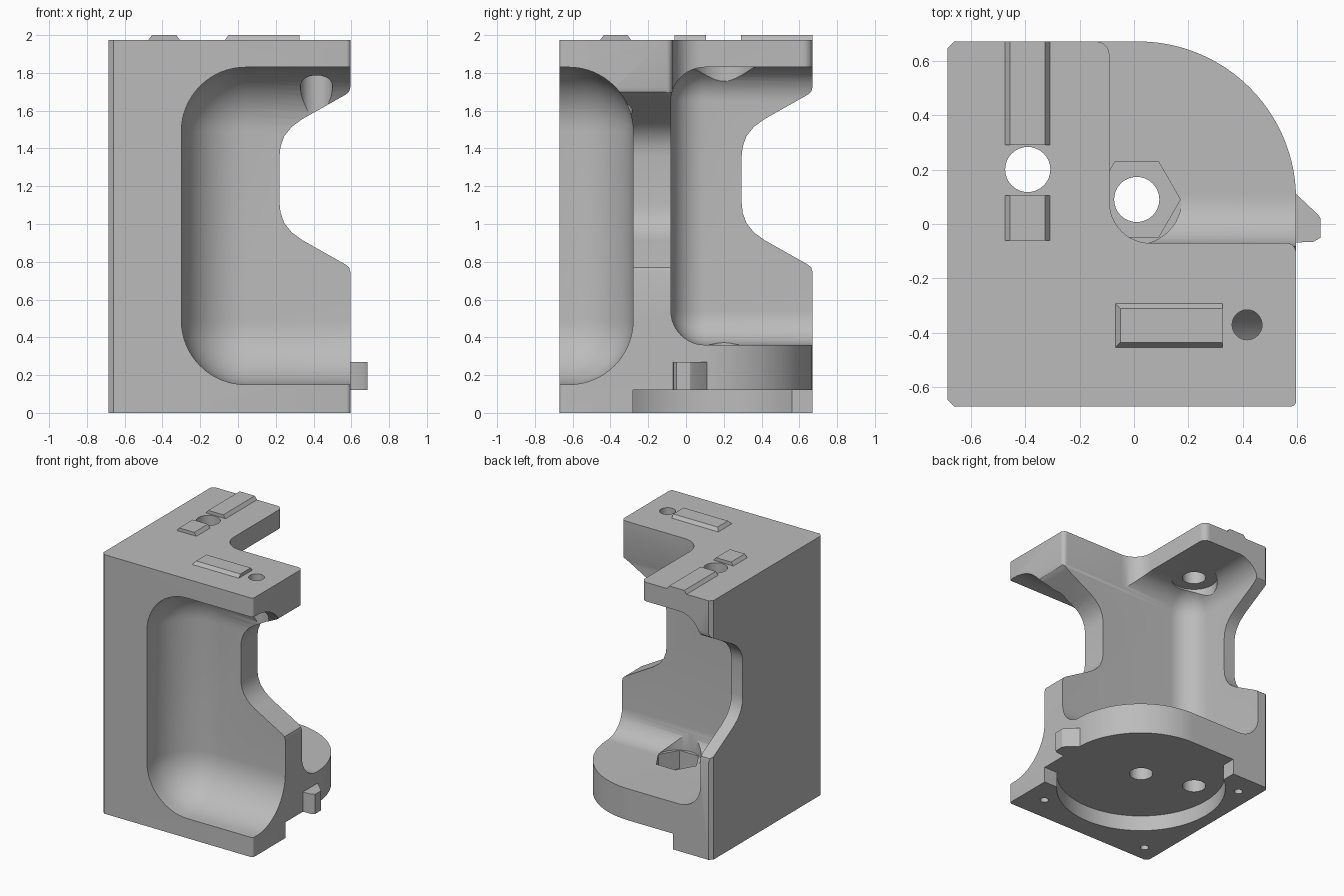
import bpy, bmesh, math
from mathutils import Matrix

cube = bpy.data.objects.get("Cube")
if cube:
    bpy.data.objects.remove(cube, do_unlink=True)

grey = bpy.data.materials.new("plain grey")
grey.use_nodes = True
grey.diffuse_color = (0.5, 0.5, 0.5, 1)
grey.node_tree.nodes["Principled BSDF"].inputs["Base Color"].default_value = (0.5, 0.5, 0.5, 1)


def make(name, bm):
    bmesh.ops.recalc_face_normals(bm, faces=bm.faces)
    mesh = bpy.data.meshes.new(name)
    bm.to_mesh(mesh)
    bm.free()
    mesh.materials.append(grey)
    ob = bpy.data.objects.new(name, mesh)
    bpy.context.collection.objects.link(ob)
    return ob


def prism(name, pts, lo, hi, axis="z"):
    """Extrude a 2D outline along an axis."""
    place = {"z": lambda u, v, w: (u, v, w),
             "y": lambda u, v, w: (u, w, v),
             "x": lambda u, v, w: (w, u, v)}[axis]
    bm = bmesh.new()
    face = bm.faces.new([bm.verts.new(place(u, v, lo)) for u, v in pts])
    ext = bmesh.ops.extrude_face_region(bm, geom=[face])
    move = [b - a for a, b in zip(place(0, 0, lo), place(0, 0, hi))]
    bmesh.ops.translate(bm, vec=move, verts=[v for v in ext["geom"] if isinstance(v, bmesh.types.BMVert)])
    return make(name, bm)


def box(name, x, y, z, bevel=0, segments=12):
    bm = bmesh.new()
    bmesh.ops.create_cube(bm, size=1)
    for v in bm.verts:
        v.co = [r[0] if c < 0 else r[1] for c, r in zip(v.co, (x, y, z))]
    if bevel:
        bmesh.ops.bevel(bm, geom=bm.edges[:], offset=bevel, segments=segments,
                        profile=0.5, affect="EDGES")
    return make(name, bm)


def cylinder(name, x, y, r, lo, hi, sides=48):
    bm = bmesh.new()
    bmesh.ops.create_cone(bm, cap_ends=True, segments=sides, radius1=r, radius2=r, depth=hi - lo,
                          matrix=Matrix.Translation((x, y, (lo + hi) / 2)))
    return make(name, bm)


def arc(cx, cy, r, a, b, n=16):
    return [(cx + r * math.cos(math.radians(a + (b - a) * i / n)),
             cy + r * math.sin(math.radians(a + (b - a) * i / n))) for i in range(n + 1)]


def apply_boolean(ob, other, op="DIFFERENCE"):
    other.hide_render = True
    mod = ob.modifiers.new("cut", "BOOLEAN")
    mod.operation, mod.solver, mod.object = op, "EXACT", other
    bpy.context.view_layer.objects.active = ob
    bpy.ops.object.modifier_apply(modifier=mod.name)
    bpy.data.objects.remove(other, do_unlink=True)


# Main block: chamfered left side, one large rounded back corner
outline = [(-0.685, -0.645), (-0.66, -0.67)] + arc(0.575, -0.65, 0.02, -90, 0, 4) \
    + arc(0.015, 0.09, 0.58, 0, 90, 40) + [(-0.66, 0.67), (-0.685, 0.645)]
body = prism("bracket_body", outline, 0, 1.975)

# Round-cornered recesses on the front and the back
apply_boolean(body, box("front_recess", (-0.30, 3), (-3, -0.28), (0.15, 1.83), 0.34, 16))
apply_boolean(body, box("back_recess", (-0.59, 3), (-0.08, 3), (0.36, 1.83), 0.18))

# Top plate trimmed to an L
trim = [(-0.15, 2), (-0.15, 0.67)] + arc(-0.14, 0.62, 0.05, 90, 0, 6) \
    + arc(0.06, 0.08, 0.15, 180, 270, 12) + arc(0.56, -0.105, 0.035, 90, 0, 5) \
    + [(2, -0.105), (2, 2)]
apply_boolean(body, prism("top_trim", trim, 1.6, 2.2))

# Side notches through both webs, symmetric about mid height
half = [(0.595, 0.745), (0.588, 0.77), (0.57, 0.785), (0.34, 0.915), (0.285, 0.955),
        (0.245, 1.005), (0.225, 1.06), (0.22, 1.11)]
mid = 1.235
notch = [(1.5, 0.745)] + half + [(u, 2 * mid - z) for u, z in reversed(half)] + [(1.5, 2 * mid - 0.745)]
apply_boolean(body, prism("front_web_notch", notch, -1, 1, "y"))
apply_boolean(body, prism("back_web_notch", [(u + 0.075, z) for u, z in notch], -1, 1, "x"))

# Round seat under the base, open to the outer sides
cx, cy = 0.01, 0.09
apply_boolean(body, cylinder("base_seat", cx, cy, 0.6, -0.1, 0.12, 96))
apply_boolean(body, box("seat_opening_side", (0.48, 1), (-0.28, 1), (-0.1, 0.12)))
apply_boolean(body, box("seat_opening_back", (-0.36, 1), (0.56, 1), (-0.1, 0.12)))

# Spot faces, nut pocket and bolt holes
for x, y, r, lo, hi, sides in [
        (cx, cy, 0.165, 0.36, 0.7, 48), (-0.39, 0.2, 0.165, 1.45, 1.83, 48),
        (0.415, -0.37, 0.085, 1.4, 1.8, 48),
        (cx, cy, 0.16, 0.22, 0.5, 6), (cx, cy, 0.083, -0.1, 0.5, 32),
        (-0.39, 0.2, 0.083, -0.1, 2.1, 32), (0.415, -0.37, 0.055, 1.7, 2.1, 32),
        (0.43, -0.48, 0.03, -0.1, 0.1, 20), (-0.55, 0.5, 0.03, -0.1, 0.25, 20),
        (-0.55, -0.54, 0.03, -0.1, 0.25, 20)]:
    tool = cylinder("hole", x, y, r, lo, hi, sides)
    if sides == 6:
        # Turn the hexagon so that two corners lie along x
        tool.data.transform(Matrix.Translation((x, y, 0)) @ Matrix.Rotation(math.pi / 2, 4, "Z")
                            @ Matrix.Translation((-x, -y, 0)))
    apply_boolean(body, tool)


# Raised locating ridges on the top
def ridge(name, x, y, slopes):
    ob = box(name, x, y, (1.96, 2.0))
    for v in ob.data.vertices:
        if v.co.z > 1.98:
            v.co.x += slopes[0] if v.co.x < sum(x) / 2 else -slopes[1]
            v.co.y += slopes[2] if v.co.y < sum(y) / 2 else -slopes[3]
    return ob


ridge("back_ridge", (-0.485, -0.297), (0.29, 0.67), (0.03, 0.03, 0, 0))
ridge("middle_ridge", (-0.485, -0.297), (-0.06, 0.105), (0.03, 0.03, 0, 0))
ridge("front_ridge", (-0.08, 0.325), (-0.465, -0.28), (0.03, 0, 0.03, 0.03))

# Tapered key on the rim of the base
key = [(0.55, -0.07), (0.66, -0.065), (0.685, -0.05), (0.685, 0.02), (0.675, 0.035), (0.595, 0.11), (0.55, 0.11)]
prism("side_key", key, 0.12, 0.27)

for ob in bpy.context.scene.objects:
    ob.select_set(ob.type == "MESH")
bpy.context.view_layer.objects.active = body
bpy.ops.object.shade_smooth_by_angle(angle=math.radians(30))
